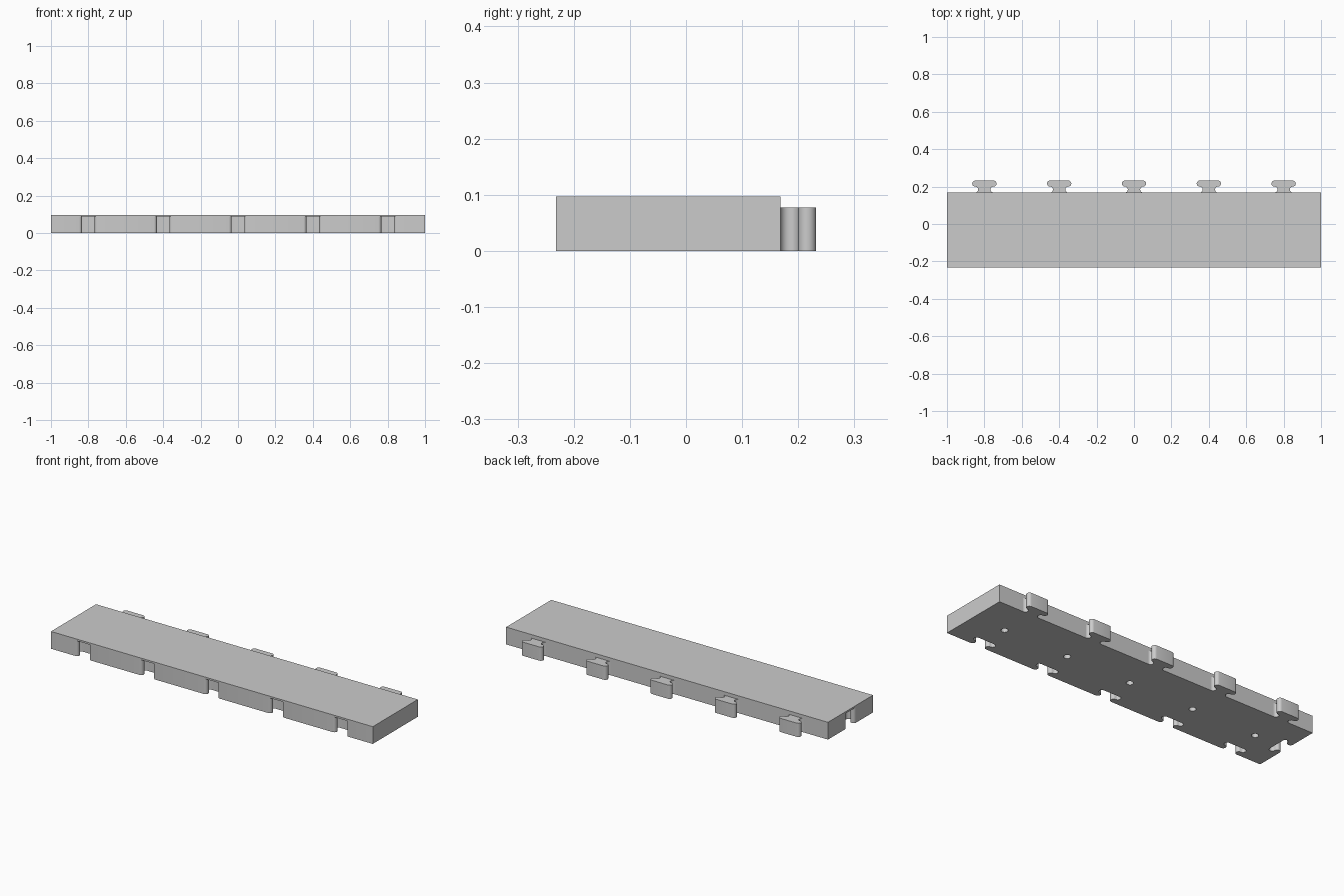
import bpy, bmesh, math
from mathutils import Matrix

cube = bpy.data.objects.get("Cube")
if cube:
    bpy.data.objects.remove(cube, do_unlink=True)

FRONT, BACK, HEIGHT = -0.232, 0.168, 0.097
MIDDLE = (FRONT + BACK) / 2
TAB_HEIGHT, SLOT_HEIGHT = 0.077, 0.087
R = 0.016            # radius of neck fillets and head ends
SHOULDER = 0.049     # x of the arc centres
STATIONS = [-0.8, -0.4, 0, 0.4, 0.8]

grey = bpy.data.materials.new("light_grey")
grey.use_nodes = True
colour = (0.6, 0.6, 0.6, 1)
grey.diffuse_color = colour
grey.node_tree.nodes["Principled BSDF"].inputs["Base Color"].default_value = colour


def key_profile(grow=0.0, mouth=0.0, steps=10):
    """Waisted neck and round-ended head, pointing along +y from y = 0."""
    half = [(SHOULDER + grow, -mouth)] if mouth else []
    for i in range(steps + 1):       # concave neck
        a = math.pi * i / steps
        half.append((SHOULDER + grow - R * math.sin(a), R - R * math.cos(a)))
    for i in range(1, steps + 1):    # convex head
        a = math.pi * i / steps
        half.append((SHOULDER + grow + R * math.sin(a), 3 * R - R * math.cos(a)))
    return half + [(-x, y) for x, y in reversed(half)]


def add_prism(bm, profile, z0, z1, matrix):
    face = bm.faces.new([bm.verts.new(matrix @ Matrix.Translation((x, y, z0)).translation)
                         for x, y in profile])
    out = bmesh.ops.extrude_face_region(bm, geom=[face])
    for v in out["geom"]:
        if isinstance(v, bmesh.types.BMVert):
            v.co.z += z1 - z0


def finish(bm, name):
    bmesh.ops.recalc_face_normals(bm, faces=bm.faces)
    mesh = bpy.data.meshes.new(name)
    bm.to_mesh(mesh)
    bm.free()
    mesh.materials.append(grey)
    obj = bpy.data.objects.new(name, mesh)
    bpy.context.collection.objects.link(obj)
    return obj


def smooth(obj):
    bpy.ops.object.select_all(action="DESELECT")
    obj.select_set(True)
    bpy.context.view_layer.objects.active = obj
    bpy.ops.object.shade_smooth_by_angle(angle=math.radians(35))


# Block
bm = bmesh.new()
corners = [(-1, FRONT), (1, FRONT), (1, BACK), (-1, BACK)]
add_prism(bm, corners, 0, HEIGHT, Matrix.Identity(4))
block = finish(bm, "block")

# Cutter: front slots, end slot and underside peg holes
bm = bmesh.new()
slot = key_profile(grow=0.001, mouth=0.02)
for x in STATIONS:
    add_prism(bm, slot, -0.02, SLOT_HEIGHT, Matrix.Translation((x, FRONT, 0)))
    hole = [(0.018 * math.cos(math.tau * i / 24), 0.018 * math.sin(math.tau * i / 24))
            for i in range(24)]
    add_prism(bm, hole, -0.02, TAB_HEIGHT, Matrix.Translation((x, MIDDLE, 0)))
add_prism(bm, slot, -0.02, SLOT_HEIGHT,
          Matrix.Translation((-1, MIDDLE, 0)) @ Matrix.Rotation(-math.pi / 2, 4, "Z"))
cutter = finish(bm, "slot_cutter")
cutter.hide_render = True

cut = block.modifiers.new("slots", "BOOLEAN")
cut.operation = "DIFFERENCE"
cut.solver = "EXACT"
cut.object = cutter
bpy.context.view_layer.objects.active = block
bpy.ops.object.modifier_apply(modifier=cut.name)
bpy.data.objects.remove(cutter, do_unlink=True)
smooth(block)

# Connecting tabs along the back
for n, x in enumerate(STATIONS, 1):
    bm = bmesh.new()
    add_prism(bm, key_profile(), 0, TAB_HEIGHT, Matrix.Translation((x, BACK, 0)))
    smooth(finish(bm, f"tab_{n}"))
